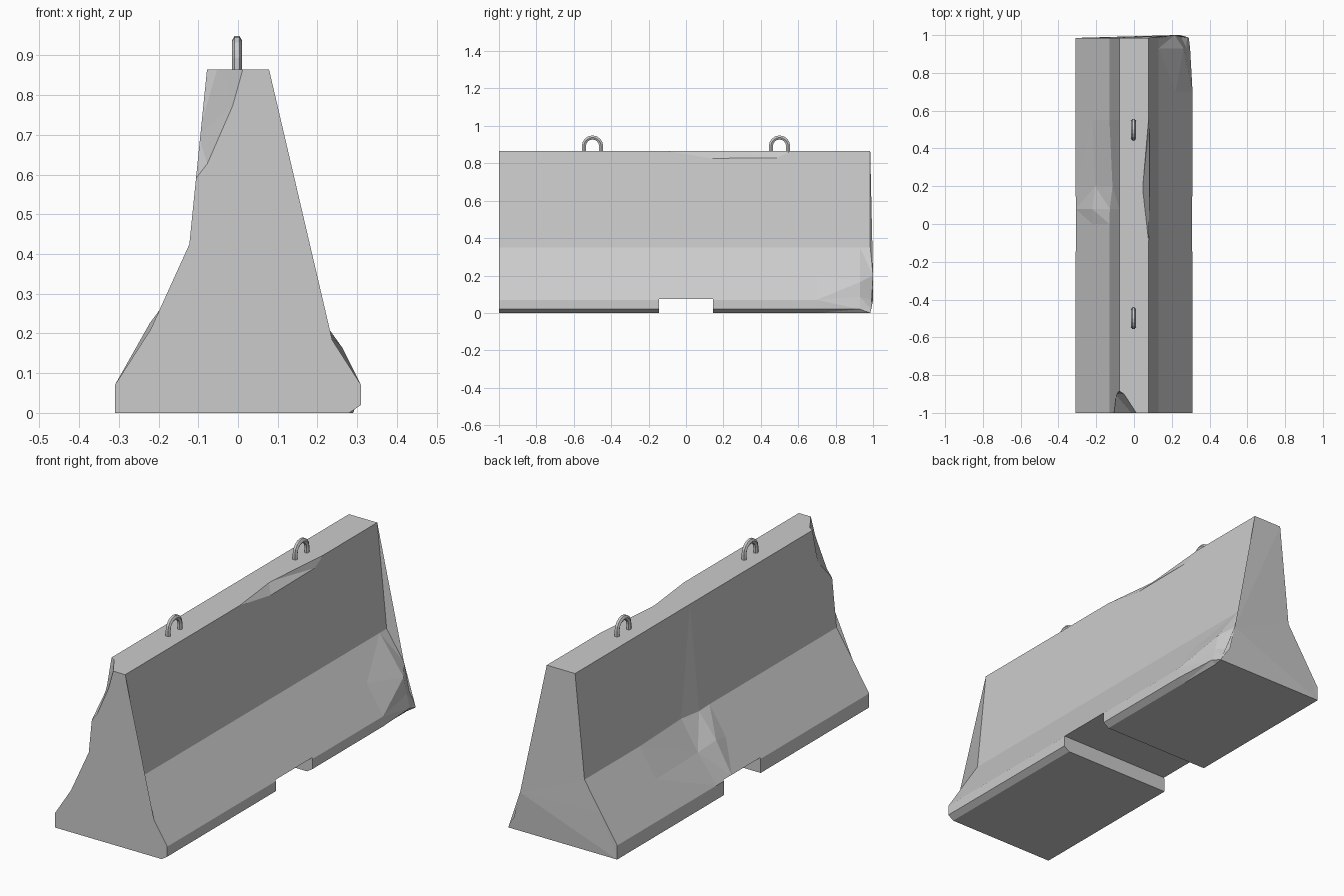
import bpy, bmesh, math

if "Cube" in bpy.data.objects:
    bpy.data.objects.remove(bpy.data.objects["Cube"])

# Barrier cross-section, anticlockwise seen from the front (x, z)
PROFILE = {
    "foot_l": (-0.31, 0), "foot_r": (0.28, 0), "bevel_r": (0.31, 0.02),
    "toe_r": (0.31, 0.07), "mid_r": (0.22, 0.21), "neck_r": (0.13, 0.35),
    "top_r": (0.078, 0.865), "top_l": (-0.078, 0.865), "neck_l": (-0.13, 0.35),
    "mid_l": (-0.22, 0.21), "toe_l": (-0.31, 0.07),
}

# Stations along y, with the points displaced by wear as (x, z, dy)
STATIONS = [
    (-1.0, {}),
    (0.0, {}),
    (0.08, {"mid_l": (-0.222, 0.226, 0), "neck_l": (-0.128, 0.345, 0)}),
    (0.2, {"mid_l": (-0.205, 0.205, 0), "neck_l": (-0.114, 0.35, 0)}),
    (0.55, {}),
    (0.7, {}),
    (0.93, {"foot_r": (0.28, 0, 0), "bevel_r": (0.297, 0.02, 0),
            "toe_r": (0.278, 0.085, 0), "mid_r": (0.262, 0.165, 0)}),
    (0.985, {"foot_r": (0.29, 0, 0), "bevel_r": (0.28, 0.02, 0.005),
             "toe_r": (0.245, 0.07, 0.015), "mid_r": (0.215, 0.2, 0.015)}),
]


def make_object(name, bm):
    bmesh.ops.recalc_face_normals(bm, faces=bm.faces)
    mesh = bpy.data.meshes.new(name)
    bm.to_mesh(mesh)
    bm.free()
    obj = bpy.data.objects.new(name, mesh)
    bpy.context.collection.objects.link(obj)
    return obj


def hull(name, points):
    bm = bmesh.new()
    for p in points:
        bm.verts.new(p)
    bmesh.ops.convex_hull(bm, input=bm.verts)
    loose = [v for v in bm.verts if not v.link_faces]
    bmesh.ops.delete(bm, geom=loose, context='VERTS')
    return make_object(name, bm)


def cut(target, cutter):
    mod = target.modifiers.new("cut", 'BOOLEAN')
    mod.operation = 'DIFFERENCE'
    mod.solver = 'EXACT'
    mod.object = cutter
    bpy.context.view_layer.objects.active = target
    bpy.ops.object.modifier_apply(modifier=mod.name)
    bpy.data.objects.remove(cutter, do_unlink=True)


# Concrete body lofted through the stations
bm = bmesh.new()
rings = []
for y, worn in STATIONS:
    ring = []
    for key, (x, z) in PROFILE.items():
        x, z, dy = worn.get(key, (x, z, 0))
        ring.append(bm.verts.new((x, y + dy, z)))
    rings.append(ring)
n = len(PROFILE)
for a, b in zip(rings, rings[1:]):
    for i in range(n):
        j = (i + 1) % n
        bm.faces.new((a[i], a[j], b[j], b[i]))
bm.faces.new(rings[0])
bm.faces.new(rings[-1])
bmesh.ops.triangulate(bm, faces=bm.faces)
body = make_object("concrete_body", bm)

# Drainage / forklift notch through the base
cut(body, hull("notch_cutter", [(x, y, z) for x in (-0.5, 0.5)
                                for y in (-0.145, 0.145) for z in (-0.1, 0.075)]))

# Long chip along the right top edge
cut(body, hull("edge_chip_cutter", [
    (0.077, -0.11, 0.868), (0.044, 0.18, 0.868), (0.077, 0.56, 0.868),
    (0.083, 0.14, 0.825), (0.083, 0.5, 0.828),
    (0.13, -0.11, 0.9), (0.13, 0.56, 0.9), (0.13, 0.14, 0.81), (0.13, 0.5, 0.81)]))

# Broken corner at the front left of the top
cut(body, hull("corner_chip_cutter", [
    (0.02, -1.01, 0.87), (-0.005, -1.01, 0.78), (-0.075, -1.01, 0.62),
    (-0.11, -1.01, 0.575), (-0.052, -0.9, 0.868), (-0.1, -0.87, 0.868),
    (-0.1, -0.9, 0.7), (-0.2, -1.1, 0.6), (-0.2, -1.1, 0.95), (0.02, -1.1, 0.9)]))

# Lifting loops on the top
for name, y0 in (("front_lifting_loop", -0.5), ("rear_lifting_loop", 0.5)):
    path = [(-0.046, 0.84)]
    for k in range(9):
        a = math.pi * (1 - k / 8)
        path.append((0.046 * math.cos(a), 0.892 + 0.046 * math.sin(a)))
    path.append((0.046, 0.84))
    curve = bpy.data.curves.new(name, 'CURVE')
    curve.dimensions = '3D'
    curve.bevel_depth = 0.0125
    curve.bevel_resolution = 1
    curve.use_fill_caps = True
    spline = curve.splines.new('POLY')
    spline.points.add(len(path) - 1)
    for pt, (y, z) in zip(spline.points, path):
        pt.co = (-0.0025, y0 + y, z, 1)
    spline.use_smooth = False
    loop = bpy.data.objects.new(name, curve)
    bpy.context.collection.objects.link(loop)
    bpy.ops.object.select_all(action='DESELECT')
    loop.select_set(True)
    bpy.context.view_layer.objects.active = loop
    bpy.ops.object.convert(target='MESH')
